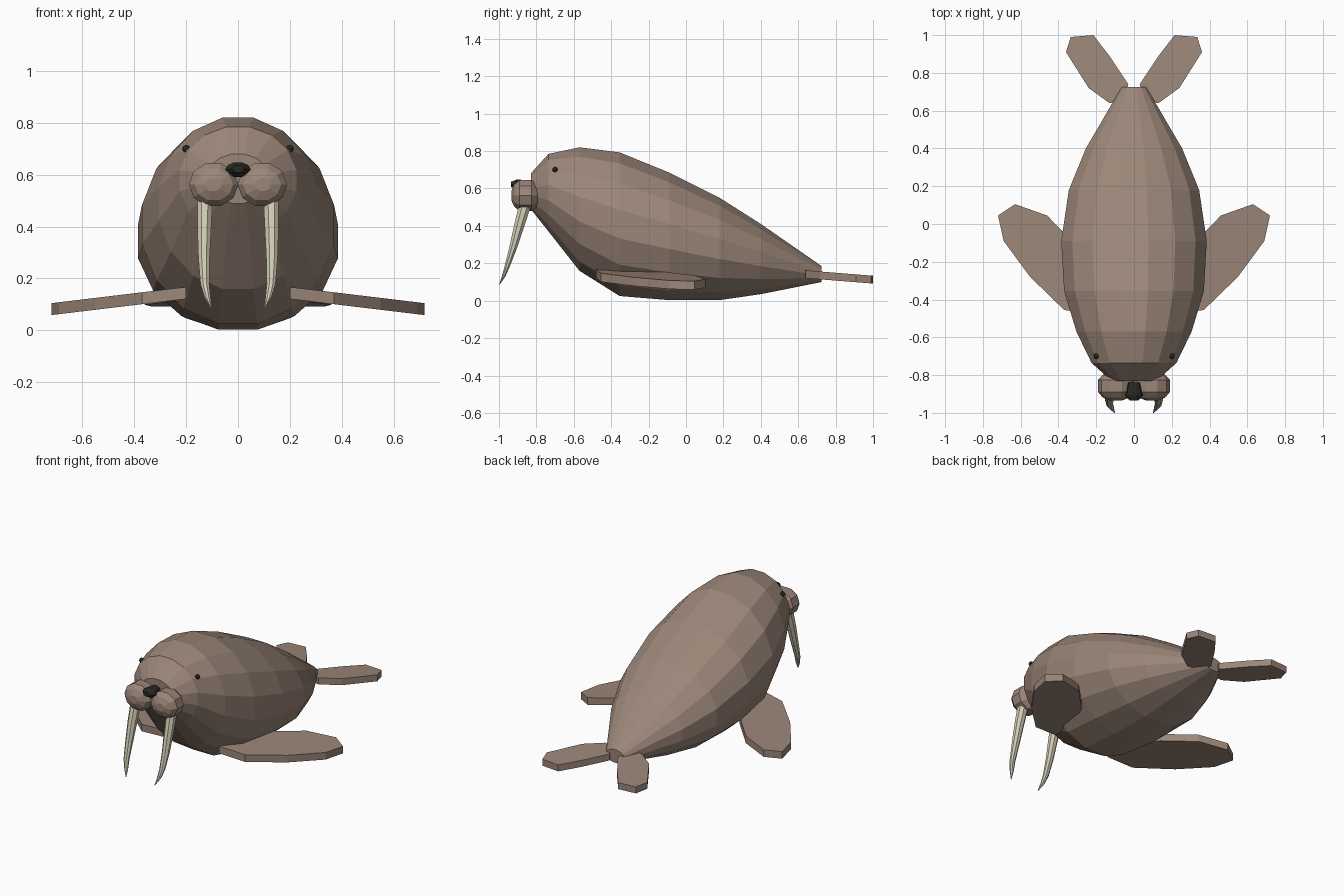
import bpy, bmesh, math
from mathutils import Vector

if "Cube" in bpy.data.objects:
    bpy.data.objects.remove(bpy.data.objects["Cube"])


def material(name, rgb):
    m = bpy.data.materials.new(name)
    m.diffuse_color = (*rgb, 1)
    m.use_nodes = True
    m.node_tree.nodes["Principled BSDF"].inputs["Base Color"].default_value = m.diffuse_color
    return m


HIDE = material("brown_hide", (0.33, 0.24, 0.19))
IVORY = material("ivory", (0.66, 0.62, 0.48))
BLACK = material("soft_black", (0.022, 0.022, 0.016))


def finish(bm, name, mat):
    bmesh.ops.recalc_face_normals(bm, faces=bm.faces)
    me = bpy.data.meshes.new(name)
    bm.to_mesh(me)
    bm.free()
    me.materials.append(mat)
    ob = bpy.data.objects.new(name, me)
    bpy.context.collection.objects.link(ob)
    return ob


def loft(name, rings, n, mat, axis="y"):
    """Skin flat-topped n-gon rings (cx, cy, cz, half width, half height)."""
    bm = bmesh.new()
    k = 1 / math.cos(math.pi / n)
    loops = []
    for cx, cy, cz, ra, rb in rings:
        loop = []
        for i in range(n):
            a = math.pi / 2 + (i + 0.5) * 2 * math.pi / n
            u, v = k * ra * math.cos(a), k * rb * math.sin(a)
            off = (u, 0, v) if axis == "y" else (u, v, 0)
            loop.append(bm.verts.new(Vector((cx, cy, cz)) + Vector(off)))
        loops.append(loop)
    for a, b in zip(loops, loops[1:]):
        for i in range(n):
            j = (i + 1) % n
            bm.faces.new((a[i], a[j], b[j], b[i]))
    bm.faces.new(loops[0])
    bm.faces.new(loops[-1])
    return finish(bm, name, mat)


def slab(name, outline, top, thick, mat):
    """Flat plate whose top height is a function of x and y."""
    bm = bmesh.new()
    up = [bm.verts.new((x, y, top(x, y))) for x, y in outline]
    low = [bm.verts.new((x, y, top(x, y) - thick)) for x, y in outline]
    bm.faces.new(up)
    bm.faces.new(low)
    for i in range(len(up)):
        j = (i + 1) % len(up)
        bm.faces.new((up[i], up[j], low[j], low[i]))
    return finish(bm, name, mat)


# Body: y, half width, bottom, top
stations = [(-0.83, 0.12, 0.49, 0.68), (-0.735, 0.225, 0.37, 0.785),
            (-0.57, 0.305, 0.16, 0.82), (-0.355, 0.37, 0.025, 0.793),
            (-0.09, 0.385, 0.003, 0.685), (0.18, 0.345, 0.003, 0.55),
            (0.40, 0.255, 0.035, 0.41), (0.725, 0.065, 0.10, 0.185)]
loft("body", [(0, y, (b + t) / 2, w, (t - b) / 2) for y, w, b, t in stations], 16, HIDE)

# Nose
loft("nose", [(0, -0.935, 0.622, 0.022, 0.014), (0, -0.905, 0.62, 0.046, 0.028),
              (0, -0.84, 0.622, 0.03, 0.022)], 10, BLACK)

for side, s in (("left", -1), ("right", 1)):
    # Whisker pad
    loft(side + "_whisker_pad",
         [(s * x, y, 0.562, w, h) for x, y, w, h in
          [(0.095, -0.934, 0.03, 0.025), (0.093, -0.918, 0.07, 0.06),
           (0.094, -0.89, 0.091, 0.082), (0.094, -0.825, 0.091, 0.082),
           (0.094, -0.79, 0.06, 0.055)]], 10, HIDE)

    # Tusk, curving forward and in to a point
    loft(side + "_tusk",
         [(s * x, y, z, a, b) for x, y, z, a, b in
          [(0.127, -0.855, 0.53, 0.030, 0.034), (0.13, -0.892, 0.40, 0.027, 0.028),
           (0.131, -0.925, 0.28, 0.022, 0.021), (0.128, -0.957, 0.18, 0.017, 0.014),
           (0.118, -0.975, 0.13, 0.012, 0.010), (0.103, -0.998, 0.086, 0.002, 0.002)]],
         8, IVORY, "z")

    # Eye
    bm = bmesh.new()
    bmesh.ops.create_uvsphere(bm, u_segments=8, v_segments=6, radius=0.015)
    bmesh.ops.translate(bm, verts=bm.verts, vec=(s * 0.2, -0.70, 0.70))
    finish(bm, side + "_eye", BLACK)

    # Front flipper, sloping down to the tip
    front = [(0.20, -0.48), (0.37, -0.455), (0.55, -0.28), (0.69, -0.09), (0.72, 0.045),
             (0.63, 0.105), (0.46, 0.045), (0.30, -0.12), (0.20, -0.30)]
    slab(side + "_front_flipper", [(s * x, y) for x, y in front],
         lambda x, y: 0.167 - (abs(x) - 0.2) * 0.12, 0.046, HIDE)

    # Hind flipper, splayed backwards
    hind = [(0.06, 0.65), (0.13, 0.64), (0.24, 0.72), (0.36, 0.91), (0.335, 0.99),
            (0.215, 1.0), (0.13, 0.89), (0.03, 0.74)]
    slab(side + "_hind_flipper", [(s * x, y) for x, y in hind],
         lambda x, y: 0.163 - (y - 0.63) * 0.08, 0.042, HIDE)
